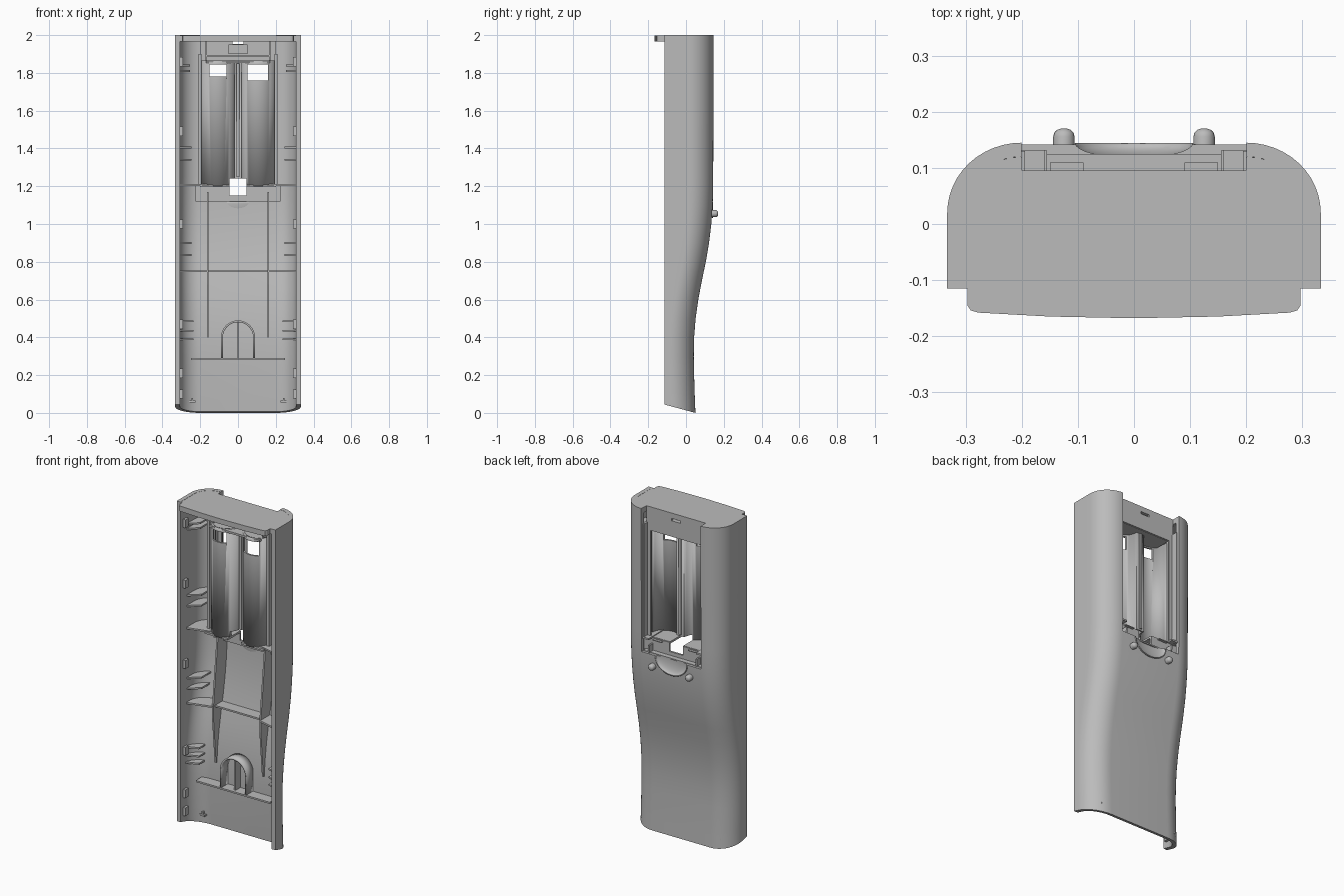
import bpy, bmesh, math
from mathutils import Vector

if "Cube" in bpy.data.objects:
    bpy.data.objects.remove(bpy.data.objects["Cube"])

grey = bpy.data.materials.new("grey plastic")
grey.diffuse_color = (0.5, 0.5, 0.5, 1)
grey.use_nodes = True
grey.node_tree.nodes["Principled BSDF"].inputs["Base Color"].default_value = grey.diffuse_color
FRONT = -0.115
BACK = [(0, .05), (.1, .046), (.2, .043), (.3, .041), (.4, .043), (.5, .051), (.6, .065), (.7, .084),
        (.8, .105), (.9, .122), (1.0, .134), (1.1, .141), (1.2, .144), (1.6, .145), (2.0, .145)]


def back_y(z):
    """Outer back surface along the length."""
    for (a, ya), (b, yb) in zip(BACK, BACK[1:]):
        if z <= b:
            return ya + (yb - ya) * (z - a) / (b - a)
    return BACK[-1][1]


def wall_y(x, z):
    """A depth inside the shell's wall at x, where ribs end."""
    d = min(max((abs(x) - .2) / .12, 0), 1)
    return back_y(z) - .125 + .113 * math.sqrt(1 - d * d)


def finish(name, bm, smooth=True):
    bmesh.ops.recalc_face_normals(bm, faces=bm.faces)
    me = bpy.data.meshes.new(name)
    bm.to_mesh(me)
    bm.free()
    me.materials.append(grey)
    ob = bpy.data.objects.new(name, me)
    bpy.context.collection.objects.link(ob)
    if smooth:
        activate(ob)
        bpy.ops.object.shade_smooth_by_angle(angle=math.radians(30))
    return ob


def activate(ob):
    bpy.ops.object.select_all(action='DESELECT')
    ob.select_set(True)
    bpy.context.view_layer.objects.active = ob


def place(p, axis, t):
    u, v = p
    return Vector({'x': (t, u, v), 'y': (u, t, v), 'z': (u, v, t)}[axis])


def prism(name, pts, axis, a, b, smooth=False):
    bm = bmesh.new()
    f = bm.faces.new([bm.verts.new(place(p, axis, a)) for p in pts])
    g = bmesh.ops.extrude_face_region(bm, geom=[f])['geom']
    shift = place((0, 0), axis, b - a)
    bmesh.ops.translate(bm, vec=shift, verts=[v for v in g if isinstance(v, bmesh.types.BMVert)])
    return finish(name, bm, smooth)


def box(name, x0, x1, y0, y1, z0, z1):
    return prism(name, [(x0, y0), (x1, y0), (x1, y1), (x0, y1)], 'z', z0, z1)


def strip(name, pts, axis, a, b, thick):
    """Thin sheet along a path."""
    bm = bmesh.new()
    rows = [[bm.verts.new(place(p, axis, t)) for p in pts] for t in (a, b)]
    for i in range(len(pts) - 1):
        bm.faces.new((rows[0][i], rows[0][i + 1], rows[1][i + 1], rows[1][i]))
    ob = finish(name, bm)
    m = ob.modifiers.new("thickness", 'SOLIDIFY')
    m.thickness, m.offset = thick, 0
    activate(ob)
    bpy.ops.object.modifier_apply(modifier=m.name)
    return ob


def cut(ob, *cutters):
    for c in cutters:
        c.hide_render = True
        m = ob.modifiers.new("cut", 'BOOLEAN')
        m.operation, m.solver, m.object = 'DIFFERENCE', 'EXACT', c
        activate(ob)
        bpy.ops.object.modifier_apply(modifier=m.name)


def rib(name, z, x0, x1, yf, yf2=None, thick=.01):
    """Cross rib whose back edge follows the shell."""
    xs = [x0 + (x1 - x0) * i / 12 for i in range(13)]
    pts = [(x0, yf), (x1, yf if yf2 is None else yf2)]
    pts += [(x, wall_y(x, z)) for x in reversed(xs)]
    return prism(name, pts, 'z', z - thick / 2, z + thick / 2)


def dish(name):
    bm = bmesh.new()
    bmesh.ops.create_uvsphere(bm, u_segments=32, v_segments=24, radius=1)
    for v in bm.verts:
        v.co = (v.co.x * .105, v.co.y * .026 + .144, v.co.z * .082 + 1.12)
    return bm


# curved outer shell, open to the front and at the slanted lower end
def section(z, t):
    yb, half = back_y(z), []
    half.append((-.333 + t, FRONT))
    for i in range(13):
        a = math.pi / 2 * i / 12
        half.append((-.2 - (.133 - t) * math.cos(a), yb - .125 + (.125 - t) * math.sin(a)))
    return half + [(-x, y) for x, y in reversed(half)]


bm = bmesh.new()
rings = []
for k in range(41):
    z = k * .05 if k != 1 else .07
    ring = section(z, 0) + section(z, .025)[::-1]
    rings.append([bm.verts.new((x, y, z if k else max(0, (.05 - y) * .27))) for x, y in ring])
n = len(rings[0])
for r, s in zip(rings, rings[1:]):
    for i in range(n):
        bm.faces.new((r[i], r[(i + 1) % n], s[(i + 1) % n], s[i]))
for r in (rings[0], rings[-1]):
    for i in range(n // 2 - 1):
        bm.faces.new((r[i], r[i + 1], r[n - 2 - i], r[n - 1 - i]))
shell = finish("shell", bm)
opening = box("opening_cutter", -.201, .201, .0, .3, 1.125, 2.1)
scoop_cutter = finish("scoop_cutter", dish("scoop"))
cut(shell, opening, scoop_cutter)
activate(shell)
bpy.ops.object.shade_smooth_by_angle(angle=math.radians(30))

# finger scoop below the opening
bm = dish("scoop")
bmesh.ops.delete(bm, geom=[v for v in bm.verts if v.co.y > .1442 or v.co.z > 1.121], context='VERTS')
scoop = finish("finger_scoop", bm)
scoop.modifiers.new("thickness", 'SOLIDIFY').thickness = .006

# end cap with a front lip
lip = [(-.31, FRONT), (-.297, FRONT), (-.297, -.145), (-.291, -.154), (-.278, -.158), (-.15, -.165), (0, -.168)]
arc = [(-.2 - .11 * math.cos(a), .02 + .1 * math.sin(a)) for a in [math.pi / 16 * i for i in range(9)]]
left = [(-.2, .095)] + arc[::-1] + lip
prism("end_cap", left + [(-x, y) for x, y in reversed(left[:-1])], 'z', 1.967, 1.999)

# battery tray: two rounded troughs joined by a strip
path = []
for cx in (-.108, .108):
    for i in range(17):
        a = math.pi + math.pi * i / 16
        path.append((cx + .086 * math.cos(a), .05 + .085 * math.sin(a)))
tray = strip("battery_tray", path, 'z', 1.2, 1.865, .01)
low_hole = box("low_hole_cutter", -.045, .045, -.3, .3, 1.15, 1.24)
left_hole = box("left_hole_cutter", -.15, -.06, -.3, .3, 1.78, 1.845)
right_hole = box("right_hole_cutter", .05, .16, -.3, .3, 1.76, 1.845)
clip_hole = box("clip_hole_cutter", -.03, .03, -.3, .3, 1.952, 1.966)
cut(tray, low_hole, left_hole, right_hole)

# walls and panels round the tray
lower_wall = box("tray_lower_wall", -.2, .2, -.036, .09, 1.195, 1.207)
lower_shelf = box("tray_lower_shelf", -.225, .225, .083, .095, 1.12, 1.205)
shelf_lip = box("shelf_lip", -.2, .2, .083, .125, 1.12, 1.128)
for part in (lower_wall, lower_shelf):
    cut(part, low_hole)
box("tray_upper_wall", -.17, .17, -.036, .09, 1.852, 1.864)
box("tray_upper_lip", -.17, .17, 0, .09, 1.886, 1.896)
upper_panel = box("upper_panel", -.2, .2, .083, .095, 1.855, 1.97)
cut(upper_panel, clip_hole)
box("cover_catch", -.05, .05, .06, .082, 1.90, 1.95)
box("tray_spine", -.008, .008, .02, .06, 1.25, 1.85)

for s, side in ((-1, "left"), (1, "right")):
    def sbox(name, x0, x1, *rest):
        return box(side + "_" + name, *sorted((s * x0, s * x1)), *rest)
    sbox("tray_side_wall", .194, .21, 0, .13, 1.2, 1.9)
    sbox("cover_ledge", .172, .2, .085, .095, 1.2, 1.87)
    sbox("panel_rib", .165, .173, 0, .09, 1.86, 1.97)
    sbox("contact_tab", .09, .15, .07, .11, 1.195, 1.2)
    # cross ribs, side clips and snap blocks
    for z in (.75, 1.207):
        rib(side + "_cross_rib", z, s * .16, s * .315, -.02, -.06)
    for z in (1.84, 1.81):
        rib(side + "_clip", z, s * .255, s * .315, .0, -.06)
    for z in (1.405, 1.34, .9, .835):
        rib(side + "_clip", z, s * .245, s * .315, .0, -.06)
    for z in (.485, .435, .39):
        rib(side + "_clip", z, s * .235, s * .315, -.04, -.07)
    for z in (1.86, 1.49, 1.0, .47, .21, .1):
        sbox("snap_block", .292, .312, -.09, -.06, z - .025, z + .025)
    sbox("foot_block", .225, .26, .0, .035, .055, .065)
    sbox("foot_pin", .238, .247, .0, .035, .055, .08)
    # lengthwise rib following the back
    zs = [.4 + .77 * i / 14 for i in range(15)]
    outline = [(.01, .4), (-.015, .68), (-.015, .75), (.03, 1.17)]
    outline += [(back_y(z) - .012, z) for z in reversed(zs)]
    prism(side + "_long_rib", outline, 'x', s * .155, s * .165)
    # rounded stud on the back
    bm = bmesh.new()
    stud = [(.12, .019), (.156, .019), (.163, .017), (.168, .012), (.17, .006)]
    loops = [[bm.verts.new((s * .125 + r * math.cos(i * math.pi / 10), y, 1.055 + r * math.sin(i * math.pi / 10)))
              for i in range(20)] for y, r in stud]
    for p, q in zip(loops, loops[1:]):
        for i in range(20):
            bm.faces.new((p[i], p[(i + 1) % 20], q[(i + 1) % 20], q[i]))
    bm.faces.new(loops[0])
    bm.faces.new(loops[-1])
    finish(side + "_stud", bm)

# lower support ribs and arch
rib("middle_cross_rib", .75, -.16, .16, 0)
rib("lower_cross_rib", .285, -.25, .25, -.05)
arch = [(-.085, .285)] + [(-.085 * math.cos(a), .4 + .085 * math.sin(a))
                          for a in [math.pi * i / 20 for i in range(21)]] + [(.085, .285)]
strip("support_arch", arch, 'y', -.045, .03, .01)
box("arch_rib", -.005, .005, -.03, .03, .285, .482)

# remove the cutting helpers
for c in (opening, scoop_cutter, low_hole, left_hole, right_hole, clip_hole):
    bpy.data.objects.remove(c, do_unlink=True)
